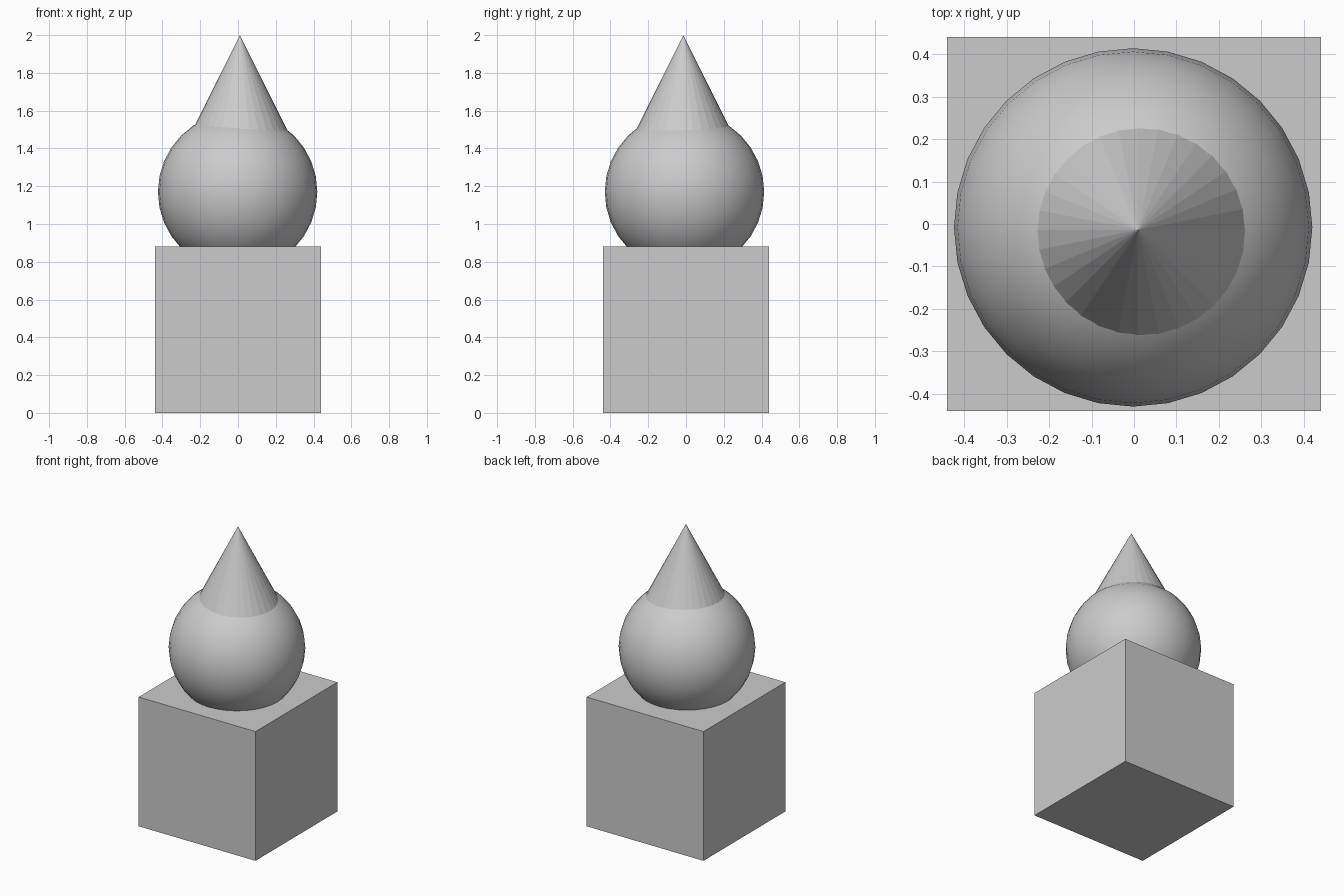
import bpy

if "Cube" in bpy.data.objects:
    bpy.data.objects.remove(bpy.data.objects["Cube"])


def finish(name, smooth=False):
    obj = bpy.context.object
    obj.name = name
    if smooth:
        bpy.ops.object.shade_smooth()
    return obj


# Cube pedestal standing on the ground
bpy.ops.mesh.primitive_cube_add(size=0.88, location=(0, 0, 0.44))
finish("base_block")

# Smooth ball, sunk slightly into the block
bpy.ops.mesh.primitive_uv_sphere_add(segments=32, ring_count=16, radius=0.422,
                                     location=(-0.002, -0.008, 1.17))
finish("ball", smooth=True)

# Faceted cone, its lower part hidden inside the ball
CONE_DEPTH = 0.76
bpy.ops.mesh.primitive_cone_add(vertices=32, radius1=CONE_DEPTH / 2, radius2=0,
                                depth=CONE_DEPTH,
                                location=(0.01, -0.014, 2.0 - CONE_DEPTH / 2))
finish("cone_top")
